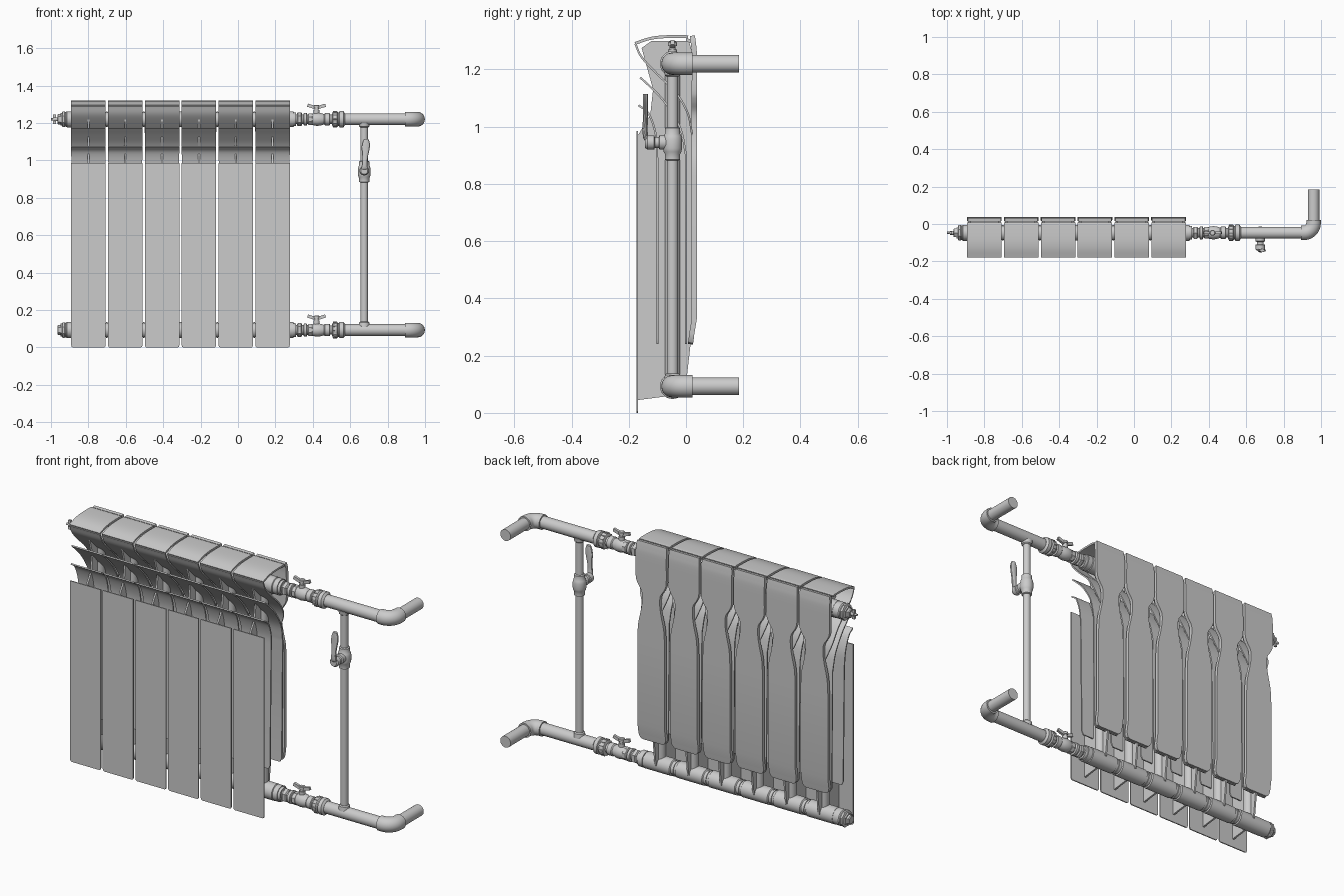
import bpy, bmesh, math
from mathutils import Vector

if "Cube" in bpy.data.objects:
    bpy.data.objects.remove(bpy.data.objects["Cube"])

X0, PITCH, N = -0.80, 0.197, 6      # radiator sections
AXIS_Y, TOP_Z, BOT_Z = -0.047, 1.22, 0.093


def finish(name, bm):
    bmesh.ops.recalc_face_normals(bm, faces=bm.faces)
    me = bpy.data.meshes.new(name)
    bm.to_mesh(me)
    bm.free()
    ob = bpy.data.objects.new(name, me)
    bpy.context.collection.objects.link(ob)
    return ob


def loft(name, rings):
    """Skin a list of closed rings and cap both ends."""
    bm = bmesh.new()
    vs = [[bm.verts.new(p) for p in r] for r in rings]
    n = len(vs[0])
    for a, b in zip(vs, vs[1:]):
        for i in range(n):
            j = (i + 1) % n
            bm.faces.new((a[i], a[j], b[j], b[i]))
    bm.faces.new(vs[0])
    bm.faces.new(vs[-1])
    return finish(name, bm)


def lathe(name, origin, axis, profile, n=24):
    """Turned part: profile is (distance along axis, radius)."""
    q = Vector(axis).to_track_quat('Z', 'Y')
    o = Vector(origin)
    return loft(name, [[o + q @ Vector((r * math.cos(2 * math.pi * (i + .5) / n),
                                        r * math.sin(2 * math.pi * (i + .5) / n), d))
                        for i in range(n)] for d, r in profile])


def spline(pts, steps=5):
    """Catmull-Rom interpolation of a short point list."""
    P = [Vector(p) for p in pts]
    P = [2 * P[0] - P[1]] + P + [2 * P[-1] - P[-2]]
    out = []
    for a, b, c, d in zip(P, P[1:], P[2:], P[3:]):
        for k in range(steps):
            t = k / steps
            out.append(.5 * (2 * b + (c - a) * t + (2 * a - 5 * b + 4 * c - d) * t * t
                             + (3 * b - a - 3 * c + d) * t ** 3))
    return out + [P[-2]]


def sheet(name, rows, thick):
    """Thick strip following rows of (half width, y, z), repeated per section."""
    rings = []
    for i, (w, y, z) in enumerate(rows):
        a, b = rows[max(i - 1, 0)], rows[min(i + 1, len(rows) - 1)]
        t = Vector((b[1] - a[1], b[2] - a[2])).normalized() * thick / 2
        ny, nz = -t.y, t.x
        rings.append([(X0 - w, y + ny, z + nz), (X0 + w, y + ny, z + nz),
                      (X0 + w, y - ny, z - nz), (X0 - w, y - ny, z - nz)])
    return repeat(loft(name, rings))


def repeat(ob):
    m = ob.modifiers.new("sections", 'ARRAY')
    m.count = N
    m.use_relative_offset = False
    m.use_constant_offset = True
    m.constant_offset_displace = (PITCH, 0, 0)
    return ob


def box(name, c, s, rot_y=0.0):
    bpy.ops.mesh.primitive_cube_add(size=1, location=c, rotation=(0, rot_y, 0))
    ob = bpy.context.object
    ob.name, ob.scale = name, s
    b = ob.modifiers.new("bevel", 'BEVEL')
    b.width, b.segments = min(s) * .25, 2
    return ob


# --- radiator sections: front plate, curved vanes, cap and back plate
sheet("front_panel", [(.084, -.17, 0), (.09, -.17, .004), (.092, -.17, .012), (.092, -.17, .985)], .006)
sheet("front_vane", spline([(.092, -.166, 1.075), (.092, -.13, 1.045), (.09, -.105, .97),
                            (.086, -.10, .88)]) + [(.08, -.10, .26), (.07, -.10, .24)], .007)
sheet("rear_vane", spline([(.092, -.16, 1.172), (.092, -.115, 1.13), (.092, -.07, 1.08),
                           (.09, -.02, .995), (.086, 0, .90)]) + [(.08, 0, .26), (.07, 0, .24)], .007)
sheet("cap_underside", spline([(.092, -.177, 1.29), (.092, -.155, 1.243), (.092, -.10, 1.183),
                               (.092, -.04, 1.125), (.088, .005, 1.05), (.06, .022, .97)]), .007)
sheet("top_cap", spline([(.092, -.178, 1.291), (.092, -.13, 1.307), (.092, -.08, 1.314),
                         (.092, -.01, 1.315), (.092, .007, 1.313)], 4), .01)
sheet("cap_bridge", [(.075, 0, 1.303), (.075, .03, 1.297)], .012)
sheet("back_panel", spline([(.088, .022, 1.318), (.092, .026, 1.29), (.092, .029, 1.25), (.092, .029, 1.13),
                            (.08, .029, 1.09), (.056, .029, 1.05), (.053, .029, 1.0), (.062, .029, .94),
                            (.077, .029, .87), (.082, .029, .79)], 4)
      + [(.082, .029, .33), (.082, .02, .275), (.079, .018, .258), (.071, .016, .245), (.06, .015, .24)], .018)

# --- central web and water column of each section
web = [(-.168, .045), (-.05, .06), (0, .1), (.016, .24), (.025, .33), (.025, 1.25), (.01, 1.3),
       (-.12, 1.3), (-.155, 1.275), (-.115, 1.13), (-.125, 1.04), (-.168, .97)]
repeat(loft("web", [[(X0 + s * .005, y, z) for y, z in web] for s in (-1, 1)]))
repeat(lathe("water_column", (X0, AXIS_Y, BOT_Z), (0, 0, 1), [(0, .027), (TOP_Z - BOT_Z, .027)]))

# --- headers through all sections, thinner at the joints
for label, z in (("top", TOP_Z), ("bottom", BOT_Z)):
    prof = []
    for i in range(N):
        c = X0 + i * PITCH
        prof += [(c - .094, .038), (c - .084, .038), (c - .08, .044), (c + .08, .044),
                 (c + .084, .038), (c + .094, .038), (c + .094, .042), (c + .103, .042)]
    lathe(label + "_header", (0, AXIS_Y, z), (1, 0, 0), prof, 32)

    # connector and hex nuts leaving the radiator
    lathe(label + "_adapter", (0, AXIS_Y, z), (1, 0, 0),
          [(.27, .043), (.297, .043), (.297, .038), (.31, .036), (.31, .026), (.39, .026)])
    lathe(label + "_adapter_nut", (0, AXIS_Y, z), (1, 0, 0),
          [(.315, .03), (.32, .037), (.338, .037), (.343, .03)], 6)
    lathe(label + "_lock_ring", (0, AXIS_Y, z), (1, 0, 0),
          [(.35, .027), (.353, .035), (.367, .035), (.37, .027)])

    # ball valve with butterfly handle
    lathe(label + "_valve_nut", (0, AXIS_Y, z), (1, 0, 0),
          [(.374, .029), (.378, .034), (.396, .034), (.4, .03)], 8)
    lathe(label + "_valve_body", (0, AXIS_Y, z), (1, 0, 0),
          [(.39, .029), (.405, .033), (.425, .036), (.445, .033), (.46, .028), (.465, .033),
           (.49, .033), (.493, .025), (.52, .025)])
    lathe(label + "_valve_stem", (.42, AXIS_Y, z), (0, 0, 1),
          [(0, .016), (.05, .016), (.05, .011), (.062, .011), (.062, .016), (.074, .016), (.077, .012)], 12)
    for s in (-1, 1):
        box(label + "_valve_wing", (.42 + s * .028, AXIS_Y, z + .069), (.042, .014, .017), -s * .3)

    # ribbed union nut and straight pipe
    lathe(label + "_union_nut", (0, AXIS_Y, z), (1, 0, 0),
          [(.503, .03), (.507, .04), (.53, .043), (.535, .037), (.54, .037), (.543, .044),
           (.563, .044), (.568, .037), (.572, .033)], 32)
    for k in range(12):
        a = k * math.pi / 6
        lathe(label + "_nut_rib", (.508, AXIS_Y + .041 * math.cos(a), z + .041 * math.sin(a)), (1, 0, 0),
              [(0, .004), (.022, .004)], 6)
    lathe(label + "_pipe", (0, AXIS_Y, z), (1, 0, 0), [(.55, .032), (.92, .032)], 32)
    lathe(label + "_wall_pipe", (.96, 0, z), (0, 1, 0), [(0, .031), (.185, .031)], 32)

    # rounded elbow turning to the wall
    er, br = .039, .052
    cx, cy = .96 - br, AXIS_Y + br
    path = [(.893, AXIS_Y, 0)]
    path += [(cx + br * math.sin(a), cy - br * math.cos(a), a)
             for a in [k * math.pi / 20 for k in range(11)]] + [(.96, .022, math.pi / 2)]
    loft(label + "_elbow", [[(x + er * math.cos(t) * math.sin(a), y - er * math.cos(t) * math.cos(a),
                              z + er * math.sin(t)) for t in [k * math.pi / 14 for k in range(28)]]
                            for x, y, a in path])

# --- end plugs on the left, with the air vent on top
for label, z in (("top", TOP_Z), ("bottom", BOT_Z)):
    lathe(label + "_plug_collar", (0, AXIS_Y, z), (-1, 0, 0),
          [(.88, .043), (.915, .043), (.92, .039), (.925, .039)], 32)
    lathe(label + "_plug_hex", (0, AXIS_Y, z), (-1, 0, 0),
          [(.922, .041), (.927, .045), (.938, .045), (.942, .036)], 8)
    lathe(label + "_plug_cap", (0, AXIS_Y, z), (-1, 0, 0),
          [(.94, .034), (.95, .034), (.95, .027), (.962, .027), (.966, .022)], 6)
lathe("air_vent", (0, AXIS_Y, TOP_Z), (-1, 0, 0), [(.95, .011), (.985, .011), (.985, .006), (1.0, .006)], 12)
box("air_vent_key", (-.981, AXIS_Y, TOP_Z), (.014, .012, .05))

# --- bypass pipe with lever valve
BX = .675
lathe("bypass_pipe", (BX, AXIS_Y, 0), (0, 0, 1), [(BOT_Z, .02), (TOP_Z, .02)])
lathe("bypass_tee_top", (BX, AXIS_Y, 0), (0, 0, 1), [(1.175, .021), (1.18, .027), (1.2, .03)])
lathe("bypass_tee_bottom", (BX, AXIS_Y, 0), (0, 0, 1), [(.11, .03), (.133, .027), (.138, .021)])
lathe("bypass_valve_body", (BX, AXIS_Y, .94), (0, 0, 1),
      [(-.058, .021), (-.055, .027), (-.035, .027), (-.028, .031), (-.015, .034), (.015, .034),
       (.028, .031), (.035, .027), (.055, .027), (.058, .021)])
lathe("bypass_valve_stem", (BX, AXIS_Y, .945), (0, -1, 0),
      [(.02, .026), (.045, .026), (.048, .019), (.062, .019), (.064, .025), (.088, .025), (.096, .019)], 16)
lever = [(.014, -.118, .94), (.018, -.138, .955), (.014, -.143, .985), (.015, -.142, 1.02),
         (.021, -.141, 1.06), (.021, -.141, 1.09), (.012, -.141, 1.115)]
loft("bypass_lever", [[(BX + (z - .94) * .06 + w * math.cos(t), y + .009 * math.sin(t), z)
                       for t in [k * math.pi / 6 for k in range(12)]]
                      for w, y, z in map(tuple, spline(lever, 4))])

# --- smooth shading with crisp edges
bpy.ops.object.select_all(action='SELECT')
bpy.context.view_layer.objects.active = bpy.context.selected_objects[0]
bpy.ops.object.shade_smooth_by_angle(angle=math.radians(32))
